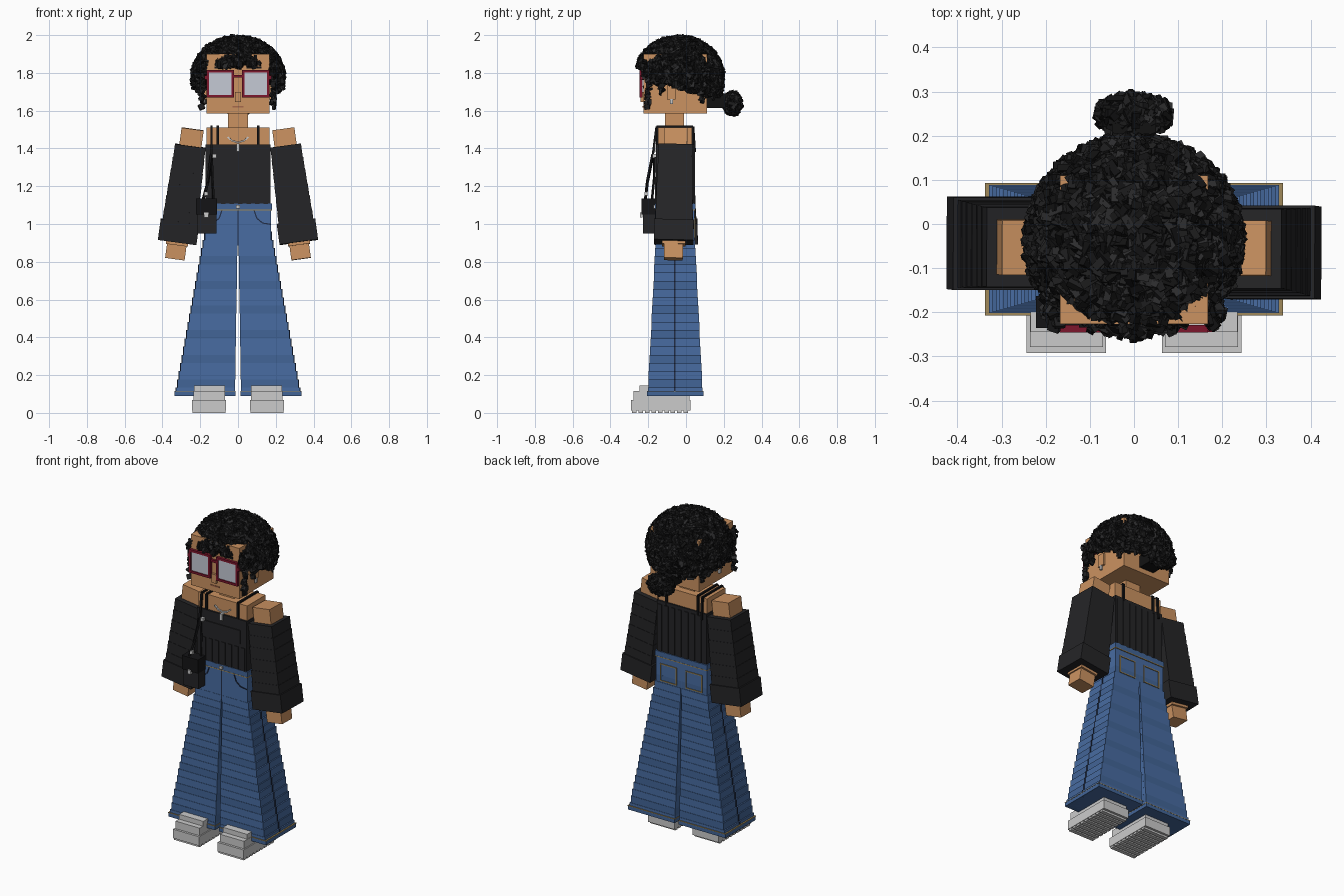
import bpy, bmesh, math, random
from mathutils import Matrix, Vector, Euler

if "Cube" in bpy.data.objects:
    bpy.data.objects.remove(bpy.data.objects["Cube"])
random.seed(4)

def mat(name, *c):
    m = bpy.data.materials.new(name)
    m.diffuse_color = (*c, 1)
    m.use_nodes = True
    m.node_tree.nodes["Principled BSDF"].inputs["Base Color"].default_value = m.diffuse_color
    return m

SKIN = mat("skin", .60, .29, .12)
BLACK = mat("black_cloth", .018, .018, .02)
DARK = mat("black_trim", .007, .007, .008)
BLUE = mat("denim", .065, .15, .36)
BLUE2 = mat("denim_dark", .055, .13, .31)
SEAM = mat("dark_seam", .015, .025, .06)
GOLD = mat("stitching", .35, .25, .10)
RED = mat("red_frame", .20, .008, .025)
LENS = mat("lens", .56, .59, .66)
LIP = mat("lip", .38, .14, .07)
HAIRS = [mat("hair_%d" % i, v, v, v * 1.05) for i, v in enumerate((.006, .013, .025))]

def finish(name, bm, mats):
    me = bpy.data.meshes.new(name)
    bm.to_mesh(me)
    bm.free()
    ob = bpy.data.objects.new(name, me)
    bpy.context.collection.objects.link(ob)
    for m in mats:
        if m:
            me.materials.append(m)
    return ob

def box(name, x, y, z, m=None, frame=Matrix()):
    """Box from (min, max) pairs, placed in an optional frame."""
    bm = bmesh.new()
    c = Vector([(a + b) / 2 for a, b in (x, y, z)])
    s = [abs(b - a) for a, b in (x, y, z)]
    bmesh.ops.create_cube(bm, size=1, matrix=frame @ Matrix.Translation(c) @ Matrix.Diagonal((*s, 1)))
    return finish(name, bm, [m])

def pair(name, x, y, z, m=None):
    """Same box on both sides of x = 0."""
    box(name + "_right", x, y, z, m)
    box(name + "_left", (-x[1], -x[0]), y, z, m)

def bar(name, p, q, w, m=None):
    p, q = Vector(p), Vector(q)
    d = q - p
    f = Matrix.Translation(p) @ d.to_track_quat('Z', 'Y').to_matrix().to_4x4()
    return box(name, (-w / 2, w / 2), (-w / 2, w / 2), (0, d.length), m, f)

def path(name, pts, w, m=None):
    for i in range(len(pts) - 1):
        bar("%s_%d" % (name, i), pts[i], pts[i + 1], w, m)

def frame_rect(name, x, z, y, t, m):
    """Rectangular outline in the xz plane."""
    for i, zz in enumerate(z):
        s = 1 if i == 0 else -1
        pair("%s_rail_%d" % (name, i), x, y, tuple(sorted((zz, zz + s * t))), m)
    for i, xx in enumerate(x):
        s = 1 if i == 0 else -1
        pair("%s_post_%d" % (name, i), tuple(sorted((xx, xx + s * t))), y, z, m)

# head, neck, upper chest
box("head", (-.167, .167), (-.226, .11), (1.585, 1.90), SKIN)
box("neck", (-.052, .052), (-.11, -.01), (1.49, 1.60), SKIN)
box("upper_chest", (-.167, .167), (-.148, .033), (1.30, 1.512), SKIN)
box("nose", (-.016, .016), (-.24, -.22), (1.645, 1.70), SKIN)
box("mouth", (-.03, .03), (-.229, -.22), (1.617, 1.625), LIP)
pair("eyebrow", (.045, .125), (-.231, -.22), (1.822, 1.834), DARK)
pair("ear", (.16, .18), (-.10, -.055), (1.66, 1.735), SKIN)
pair("earring", (.172, .184), (-.085, -.07), (1.635, 1.662))

# glasses
frame_rect("glasses", (.02, .168), (1.67, 1.815), (-.246, -.229), .014, RED)
pair("lens", (.03, .158), (-.24, -.232), (1.68, 1.805), LENS)
box("glasses_bridge", (-.022, .022), (-.244, -.23), (1.775, 1.79), RED)
pair("glasses_temple", (.167, .178), (-.244, -.06), (1.765, 1.785), RED)

# hair: shell of small flat tilted blocks around a dome
C, R = Vector((0, -.036, 1.778)), Vector((.232, .222, .203))

def hair_limit(y):
    if y < -.185:
        return 1.835
    return 1.75 - .085 * max(0, min(1, (y + .15) / .33))

def shell_points(n, c, r, tuck=.5):
    for i in range(n):
        z = 1 - 2 * (i + .5) / n
        h = math.sqrt(1 - z * z)
        a = i * 2.399963
        k = h if z > 0 else h ** (1 - tuck)
        yield Vector((c.x + r.x * k * math.cos(a), c.y + r.y * k * math.sin(a), c.z + r.z * z))

def tufts(name, pts, lo=.026, hi=.04):
    bm = bmesh.new()
    for p in pts:
        s = random.uniform(lo, hi)
        rot = Euler([random.uniform(0, 6.28) for _ in range(3)]).to_matrix().to_4x4()
        g = bmesh.ops.create_cube(bm, size=1, matrix=Matrix.Translation(p) @ rot @ Matrix.Diagonal((s, s, s * .45, 1)))
        k = random.choice((0, 0, 1, 1, 2))
        for f in {f for v in g["verts"] for f in v.link_faces}:
            f.material_index = k
    return finish(name, bm, HAIRS)

tufts("hair_curls", [p for p in shell_points(3000, C, R)
                     if p.z > hair_limit(p.y) + random.uniform(-.01, .02)])
bm = bmesh.new()
bmesh.ops.create_uvsphere(bm, u_segments=32, v_segments=20, radius=1,
                          matrix=Matrix.Translation(C) @ Matrix.Diagonal((*(R * .97), 1)))
bmesh.ops.delete(bm, geom=[f for f in bm.faces if f.calc_center_median().z < hair_limit(f.calc_center_median().y) + .005],
                 context='FACES')
finish("hair_base", bm, HAIRS)
locks = []
for s in (-1, 1):
    for x, y, z0, z1 in ((.187, -.2, 1.85, 1.62), (.175, -.222, 1.86, 1.78), (.2, -.13, 1.76, 1.70), (.18, .09, 1.72, 1.65)):
        n = int((z0 - z1) / .009)
        locks += [Vector((s * x + random.uniform(-.008, .008), y + random.uniform(-.01, .01),
                          z0 + (z1 - z0) * i / n)) for i in range(n + 1)]
tufts("hair_locks", locks, .018, .03)
B = Vector((0, .247, 1.638))
tufts("hair_bun", list(shell_points(260, B, Vector((.07, .034, .048)), 0))
      + list(shell_points(60, B, Vector((.04, .02, .03)), 0)))
box("bun_tie", (-.05, .05), (.105, .24), (1.615, 1.69), HAIRS[0])

# off-shoulder top
box("top_body", (-.172, .172), (-.16, .042), (1.10, 1.42), BLACK)
box("top_chest_panel", (-.125, .13), (-.166, -.15), (1.272, 1.355), BLACK)
for i in range(7):
    x = -.135 + .045 * i
    for nm, y in (("front", (-.164, -.155)), ("back", (.038, .047))):
        box("top_rib_%s_%d" % (nm, i), (x, x + .025), y, (1.105, 1.25 if nm == "front" else 1.40), BLACK)
for s in (-1, 1):
    x = s * .108
    path("shoulder_strap_%d" % s, [(x, -.153, 1.40), (x, -.153, 1.515), (x, .037, 1.515), (x, .037, 1.40)], .013, DARK)

# necklace and zip pull
path("necklace", [(-.055, -.151, 1.46), (-.03, -.153, 1.44), (0, -.154, 1.432), (.03, -.153, 1.44), (.055, -.151, 1.46)], .008)
box("pendant", (-.009, .009), (-.168, -.15), (1.385, 1.425))

# arms with flared sleeves
for s, side in ((-1, "left"), (1, "right")):
    F = (Matrix.Translation((s * .24, -.054, 1.503)) @ Matrix.Rotation(-s * math.radians(7.8), 4, 'Y')
         @ Matrix.Rotation(-s * math.radians(1.1), 4, 'X'))
    box("arm_" + side, (-.059, .059), (-.062, .062), (-.62, 0), SKIN, F)
    box("hand_" + side, (-.052, .052), (-.05, .05), (-.695, -.6), SKIN, F)
    for i in range(6):
        w, d = .082 + .0022 * i, .09 + .0018 * i
        box("sleeve_%s_%d" % (side, i), (-w, w), (-d, d), (-.09 - .07 * (i + 1), -.09 - .07 * i), BLACK, F)
    box("cuff_" + side, (-.103, .103), (-.105, .105), (-.605, -.495), BLACK, F)

# jeans: hips and stepped flared legs
box("jeans_hips", (-.176, .176), (-.16, .046), (.885, 1.085), BLUE)
box("waistband", (-.179, .179), (-.164, .05), (1.075, 1.108), BLUE2)
box("waist_stitch", (-.18, .18), (-.165, .051), (1.072, 1.077), GOLD)
box("jeans_button", (-.01, .01), (-.173, -.16), (1.083, 1.1))
N = 20
for i in range(N):
    t = (i + .5) / N
    z1 = .96 - .87 * i / N
    z = (z1 - .87 / N, z1)
    xo, yf, yb = .172 + .16 * t, -.158 - .045 * t, .045 + .044 * t
    pair("leg_step_%d" % i, (.002 + .014 * t, xo), (yf, yb), z, BLUE if i % 3 else BLUE2)
    pair("side_seam_%d" % i, (xo - .01, xo + .003), (-.063, -.055), z, SEAM)
pair("hem", (.014, .336), (-.206, .092), (.09, .112), BLUE2)
pair("hem_stitch", (.013, .337), (-.207, .093), (.112, .116), GOLD)
frame_rect("back_pocket", (.03, .145), (.925, 1.035), (.04, .05), .006, GOLD)
for s in (-1, 1):
    path("front_pocket_%d" % s, [(s * .085, -.161, 1.072), (s * .1, -.161, 1.03), (s * .13, -.161, 1.005), (s * .174, -.161, .998)], .006, SEAM)
box("fly", (-.003, .003), (-.163, -.155), (.89, 1.075), SEAM)

# shoes
pair("shoe_sole", (.063, .243), (-.292, .025), (.012, .068))
pair("shoe_toe", (.07, .236), (-.278, .018), (.06, .115))
pair("shoe_upper", (.068, .234), (-.245, .015), (.11, .145))
for i in range(9):
    y = -.285 + .034 * i
    pair("sole_tread_%d" % i, (.066, .24), (y, y + .024), (0, .014))

# shoulder bag
box("bag", (-.218, -.113), (-.228, -.165), (.95, 1.125), BLACK)
box("bag_flap", (-.222, -.11), (-.236, -.163), (1.05, 1.135), DARK)
box("bag_clasp", (-.179, -.157), (-.243, -.23), (1.035, 1.06))
path("bag_strap_front", [(-.185, -.215, 1.13), (-.16, -.205, 1.22), (-.14, -.175, 1.37), (-.14, -.156, 1.515)], .012, DARK)
path("bag_strap_side", [(-.13, -.18, 1.13), (-.135, -.168, 1.25), (-.14, -.17, 1.37)], .01, DARK)
path("bag_strap_over", [(-.14, -.156, 1.515), (-.14, .038, 1.516), (-.14, .047, 1.38)], .012, DARK)
box("strap_buckle_upper", (-.135, -.115), (-.178, -.16), (1.35, 1.37))
box("strap_buckle_lower", (-.178, -.158), (-.22, -.205), (1.15, 1.17))
